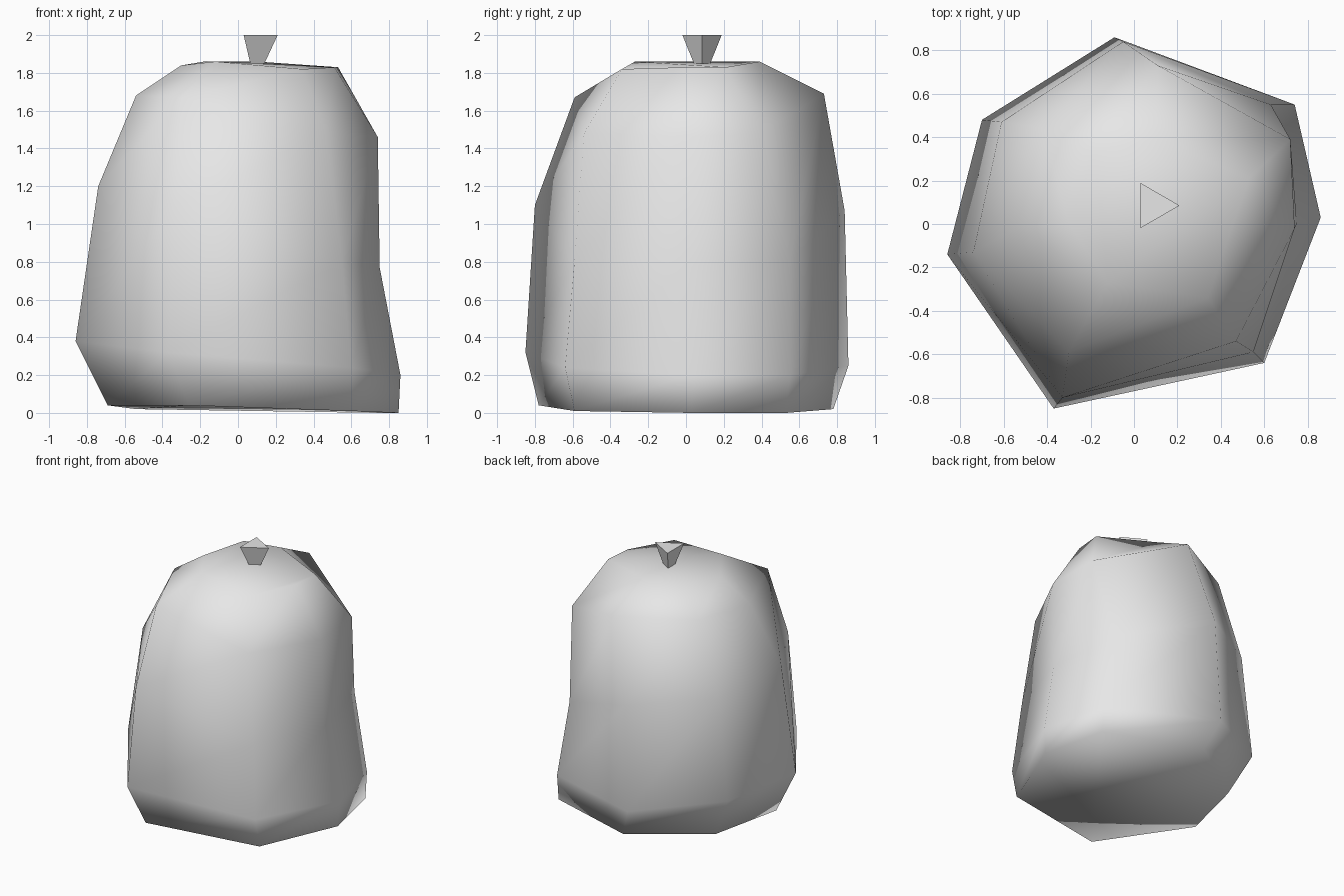
import bpy
import bmesh
from math import cos, sin, tau

# Remove the default object
default_cube = bpy.data.objects.get("Cube")
if default_cube:
    bpy.data.objects.remove(default_cube, do_unlink=True)


def make_material(name, colour):
    material = bpy.data.materials.new(name)
    material.use_nodes = True
    material.diffuse_color = colour
    material.node_tree.nodes["Principled BSDF"].inputs["Base Color"].default_value = colour
    return material


def loft(name, rings, material, smooth):
    """Skin a stack of closed rings with quads and cap both ends."""
    bm = bmesh.new()
    loops = [[bm.verts.new(point) for point in ring] for ring in rings]
    for lower, upper in zip(loops, loops[1:]):
        for i in range(len(lower)):
            j = (i + 1) % len(lower)
            bm.faces.new((lower[i], lower[j], upper[j], upper[i]))
    bm.faces.new(loops[0][::-1])
    bm.faces.new(loops[-1])
    bmesh.ops.recalc_face_normals(bm, faces=bm.faces)
    for face in bm.faces:
        face.smooth = smooth
    mesh = bpy.data.meshes.new(name)
    bm.to_mesh(mesh)
    bm.free()
    mesh.materials.append(material)
    body = bpy.data.objects.new(name, mesh)
    bpy.context.collection.objects.link(body)
    return body


def circle_ring(centre, radius, height, sides):
    return [(centre[0] + radius * cos(tau * i / sides),
             centre[1] + radius * sin(tau * i / sides), height)
            for i in range(sides)]


grey = make_material("plain grey", (0.8, 0.8, 0.8, 1.0))

# Lumpy seven-sided body: each rib runs base, belly, waist, shoulder, crown
right_rib = [(.85, .03, 0), (.86, .03, .2), (.75, 0, .77), (.74, -.02, 1.46), (.51, 0, 1.83)]
back_right_rib = [(.74, .53, 0), (.74, .55, .2), (.63, .55, .81), (.72, .39, 1.48), (.53, .21, 1.83)]
back_rib = [(0, .78, .02), (-.09, .86, .25), (-.05, .84, 1.07), (.11, .73, 1.69), (.1, .39, 1.86)]
back_left_rib = [(-.54, .4, .02), (-.7, .48, .35), (-.61, .47, 1.13), (-.42, .44, 1.69), (-.18, .33, 1.86)]
left_rib = [(-.69, -.14, .04), (-.86, -.14, .38), (-.74, -.13, 1.2), (-.54, -.02, 1.68), (-.3, 0, 1.84)]
front_left_rib = [(-.26, -.78, .04), (-.37, -.85, .32), (-.33, -.8, 1.1), (-.3, -.59, 1.67), (-.12, -.27, 1.86)]
front_right_rib = [(.6, -.59, .01), (.6, -.64, .24), (.55, -.59, .8), (.47, -.54, 1.48), (.34, -.34, 1.82)]

ribs = [right_rib, back_right_rib, back_rib, back_left_rib,
        left_rib, front_left_rib, front_right_rib]
loft("body", list(zip(*ribs)), grey, smooth=True)

# Three-sided flared stem, sunk slightly into the crown
stem_centre = (.09, .085)
loft("stem", [circle_ring(stem_centre, .05, 1.85, 3),
              circle_ring(stem_centre, .12, 2, 3)], grey, smooth=False)
